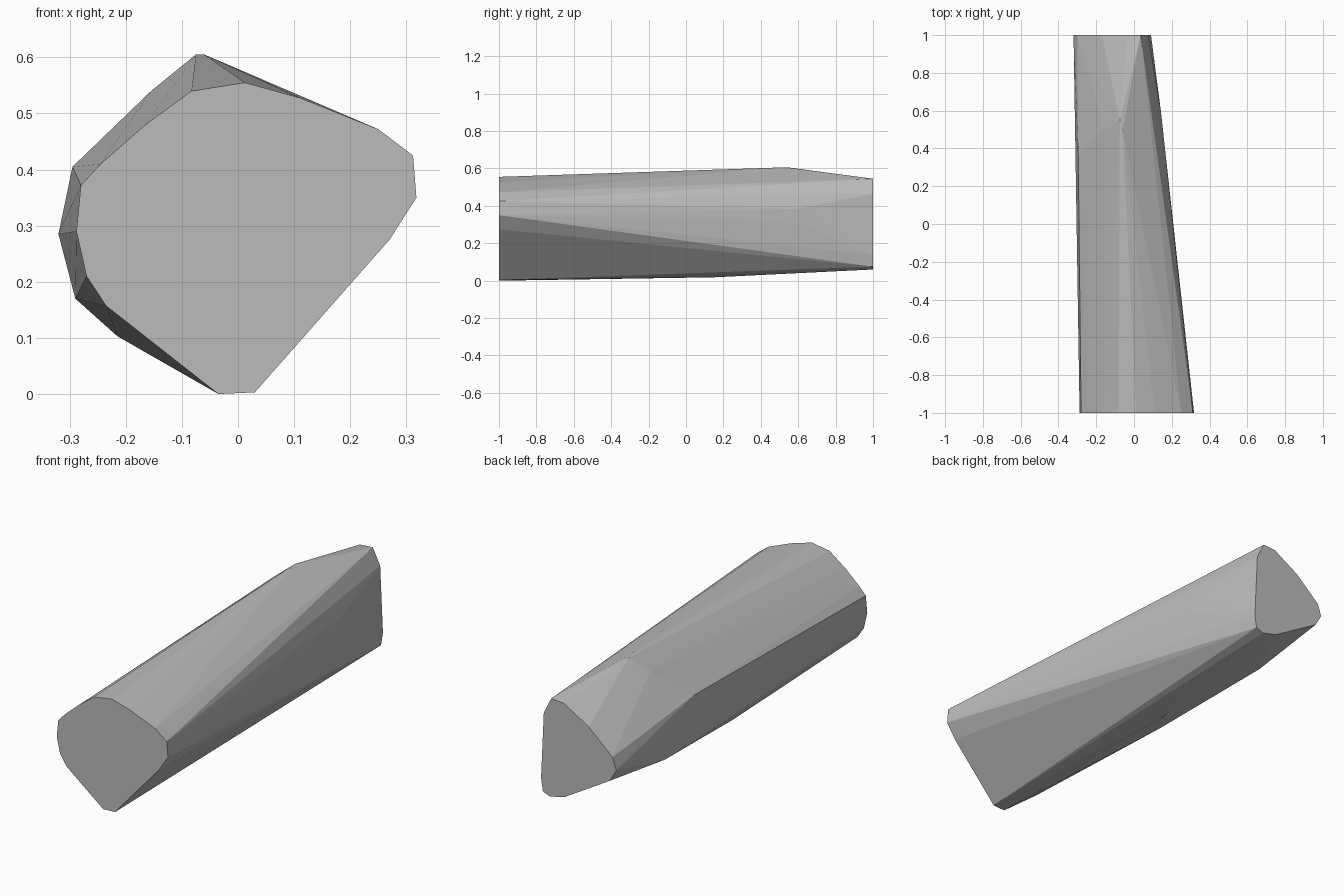
import bpy
import bmesh
import math

# Remove the default cube only
default_cube = bpy.data.objects.get("Cube")
if default_cube:
    bpy.data.objects.remove(default_cube, do_unlink=True)

# Single plain grey
grey = bpy.data.materials.new("plain_grey")
grey.use_nodes = True
color = (0.5, 0.5, 0.5, 1.0)
grey.diffuse_color = color
grey.node_tree.nodes["Principled BSDF"].inputs["Base Color"].default_value = color

# Broad front end, as (x, z) outline
front_outline = [
    (-0.035, 0), (0.03, 0.003), (0.27, 0.275), (0.318, 0.35), (0.312, 0.425),
    (0.25, 0.472), (0.11, 0.528), (0.012, 0.555), (-0.083, 0.54),
    (-0.165, 0.48), (-0.245, 0.41), (-0.28, 0.372), (-0.288, 0.29),
    (-0.27, 0.21), (-0.235, 0.157),
]

# Narrow back end, as (x, z) outline
back_outline = [
    (0.04, 0.06), (0.08, 0.075), (0.09, 0.14), (0.075, 0.465), (0.035, 0.545),
    (-0.035, 0.54), (-0.17, 0.46), (-0.3, 0.345), (-0.32, 0.285),
    (-0.285, 0.225), (-0.04, 0.08),
]

# Ridge corners along the body, as (x, y, z)
ridge_corners = [
    (-0.075, 0.55, 0.605), (-0.06, 0.5, 0.605), (-0.155, 0.5, 0.54),
    (-0.295, 0.36, 0.405), (-0.29, 0.58, 0.17), (-0.215, -0.06, 0.103),
    (-0.06, 0.15, 0.018), (0.142, 0.6, 0.385), (0.142, 0.6, 0.31),
]


def place_outline(outline, y):
    """Stand an (x, z) outline upright at the given depth."""
    return [(x, y, z) for x, z in outline]


def faceted_solid(name, points, material):
    """Wrap the points in a tight flat-sided skin."""
    bm = bmesh.new()
    for point in points:
        bm.verts.new(point)
    hull = bmesh.ops.convex_hull(bm, input=list(bm.verts), use_existing_faces=False)
    spare = set(hull["geom_interior"]) | set(hull["geom_unused"])
    loose = [v for v in spare if isinstance(v, bmesh.types.BMVert)]
    bmesh.ops.delete(bm, geom=loose, context="VERTS")
    # Merge the flat end caps into single faces
    bmesh.ops.dissolve_limit(bm, angle_limit=math.radians(0.3),
                             verts=list(bm.verts), edges=list(bm.edges))
    bmesh.ops.recalc_face_normals(bm, faces=list(bm.faces))
    mesh = bpy.data.meshes.new(name)
    bm.to_mesh(mesh)
    bm.free()
    mesh.materials.append(material)
    solid = bpy.data.objects.new(name, mesh)
    bpy.context.scene.collection.objects.link(solid)
    return solid


# Tapered faceted body
faceted_solid(
    "tapered_body",
    place_outline(front_outline, -1) + place_outline(back_outline, 1) + ridge_corners,
    grey,
)
